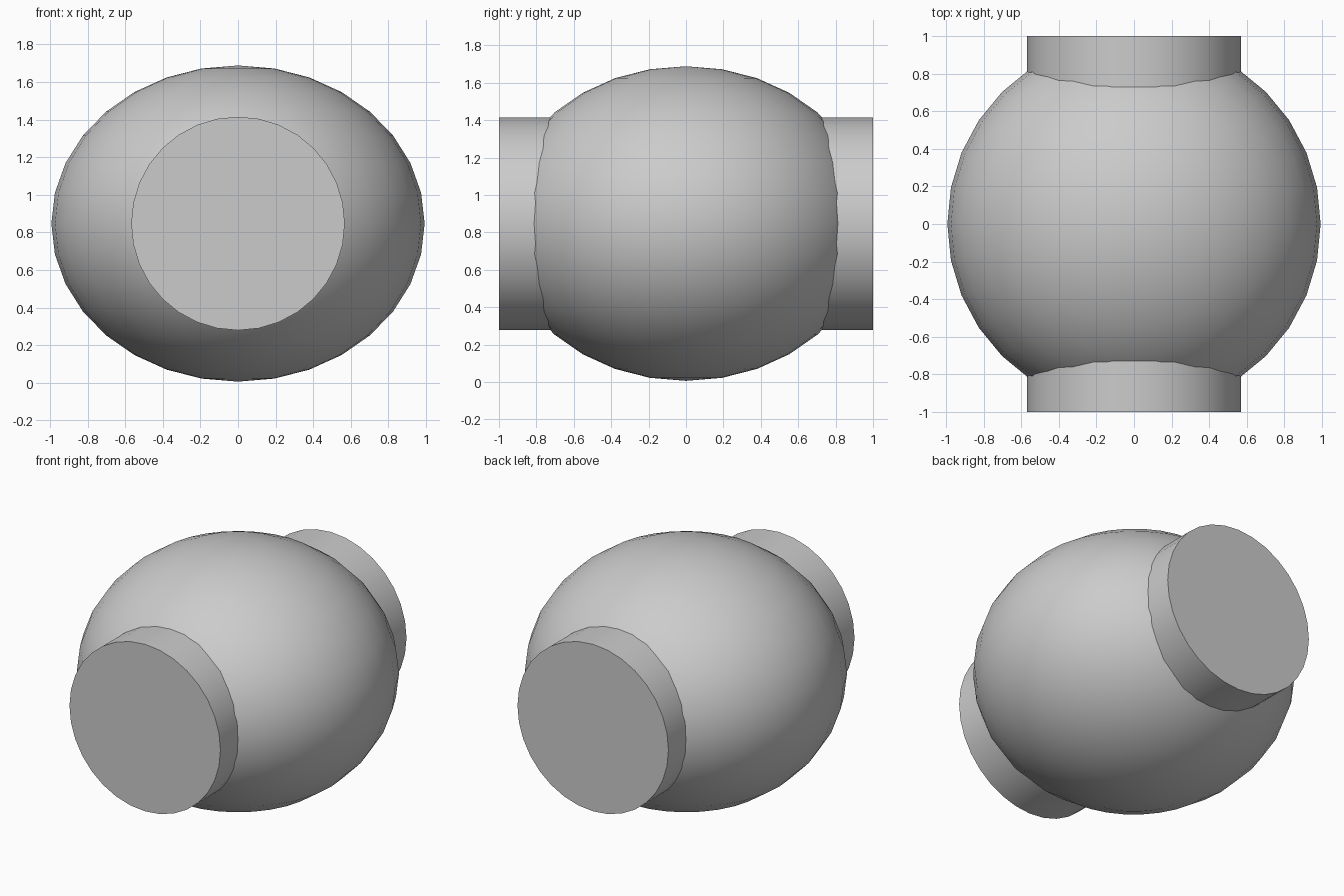
import bpy
import math

cube = bpy.data.objects.get("Cube")
if cube:
    bpy.data.objects.remove(cube, do_unlink=True)

CENTER = (0, 0, 0.847)

grey = bpy.data.materials.new("plain_grey")
grey.use_nodes = True
grey.diffuse_color = (0.6, 0.6, 0.6, 1)
grey.node_tree.nodes["Principled BSDF"].inputs["Base Color"].default_value = (0.6, 0.6, 0.6, 1)


def finish(name):
    obj = bpy.context.object
    obj.name = name
    obj.data.materials.append(grey)
    bpy.ops.object.transform_apply(location=False, rotation=True, scale=True)
    bpy.ops.object.shade_smooth_by_angle(angle=math.radians(35))


# Rounded body, slightly flattened vertically
bpy.ops.mesh.primitive_uv_sphere_add(segments=32, ring_count=16, radius=1, location=CENTER)
bpy.context.object.scale = (0.993, 0.993, 0.841)
finish("body")

# Straight pipe running front to back through the body
bpy.ops.mesh.primitive_cylinder_add(vertices=32, radius=0.568, depth=2, location=CENTER,
                                    rotation=(math.pi / 2, 0, 0))
finish("pipe")
